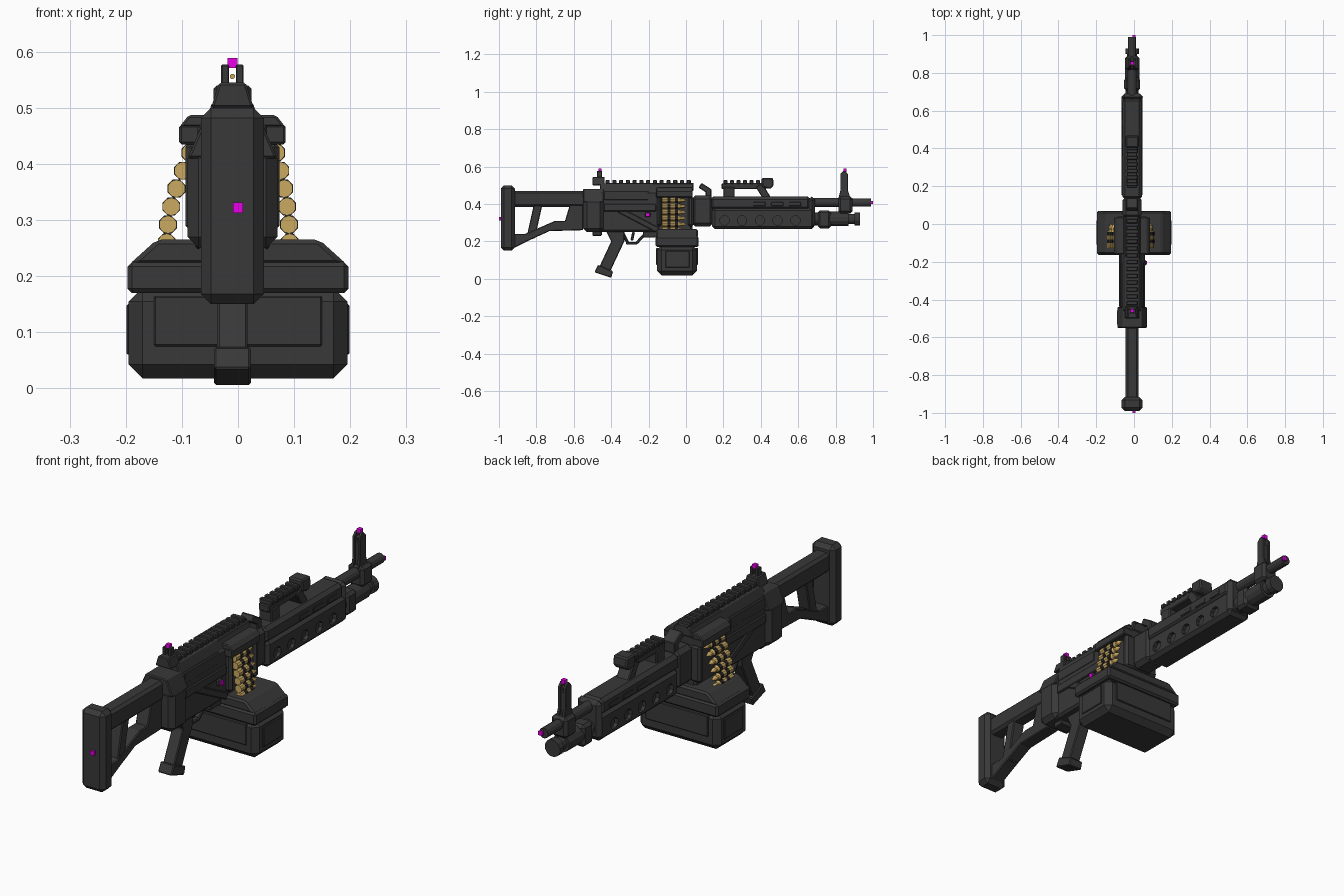
import bpy, bmesh, math
from mathutils import Vector

if "Cube" in bpy.data.objects:
    bpy.data.objects.remove(bpy.data.objects["Cube"], do_unlink=True)

CENTRE = -.01  # x of the body's centre line
SIDES = (-1, 1)


def material(name, red, green, blue):
    made = bpy.data.materials.new(name)
    made.use_nodes = True
    made.diffuse_color = (red, green, blue, 1)
    shader = made.node_tree.nodes["Principled BSDF"]
    shader.inputs["Base Color"].default_value = made.diffuse_color
    shader.inputs["Roughness"].default_value = .7
    return made


DARK = material("dark grey", .04, .04, .04)
BLACK = material("near black", .02, .02, .02)
BRASS = material("brass", .6, .4, .12)
MAGENTA = material("magenta", .8, 0, .8)


def loft(name, rings, paint=DARK, bevel=0):
    """Join matching rings of points into a capped solid."""
    bm = bmesh.new()
    rows = [[bm.verts.new(point) for point in ring] for ring in rings]
    for lower, upper in zip(rows, rows[1:]):
        for i in range(len(lower)):
            bm.faces.new((lower[i - 1], lower[i], upper[i], upper[i - 1]))
    bm.faces.new(rows[0])
    bm.faces.new(rows[-1])
    bmesh.ops.recalc_face_normals(bm, faces=bm.faces)
    mesh = bpy.data.meshes.new(name)
    bm.to_mesh(mesh)
    bm.free()
    mesh.materials.append(paint)
    part = bpy.data.objects.new(name, mesh)
    bpy.context.collection.objects.link(part)
    if bevel:
        chamfer = part.modifiers.new("chamfer", 'BEVEL')
        chamfer.width, chamfer.segments, chamfer.limit_method = bevel, 1, 'ANGLE'
    return part


def side(name, outline, half, bevel=.004, cx=CENTRE):
    """Outline in y and z, given thickness along x."""
    return loft(name, [[(cx + s * half, y, z) for y, z in outline] for s in SIDES], bevel=bevel)


def bar(name, start, end, thick, half, cx=CENTRE):
    """Straight strut between two points in y and z."""
    start, end = Vector(start), Vector(end)
    along = (end - start).normalized()
    across = Vector((-along.y, along.x)) * thick / 2
    side(name, [start - across, end - across, end + across, start + across], half, cx=cx)


def block(name, half, y, z, top=None, paint=DARK, bevel=.004, cx=CENTRE):
    """Box that may narrow to a different half width at the top."""
    rings = []
    for width, height in zip((half, half if top is None else top), z):
        rings.append([(cx + s * width, y[t], height) for s, t in ((-1, 0), (1, 0), (1, 1), (-1, 1))])
    return loft(name, rings, paint, bevel)


def pair(maker, name, offset, *args, **options):
    """The same part on both sides of the centre line."""
    for s in SIDES:
        maker(name, *args, cx=CENTRE + s * offset, **options)


def lathe(name, profile, x, z, sides=12, paint=DARK):
    """Turned part along y from pairs of y and radius."""
    turns = [math.tau * (i + .5) / sides for i in range(sides)]
    loft(name, [[(x + r * math.cos(a), y, z + r * math.sin(a)) for a in turns] for y, r in profile], paint)


def rod(name, radius, y, x, z, sides=12, paint=DARK):
    lathe(name, [(end, radius) for end in y], x, z, sides, paint)


def rail(name, y, z, count):
    """Toothed mounting rail."""
    block(name + "_base", .024, y, (z - .02, z), bevel=0)
    step = (y[1] - y[0]) / count
    for i in range(count):
        start = y[0] + i * step
        block(name + "_tooth", .03, (start, start + step * .6), (z - .005, z + .015), bevel=.003)


# Stock
block("butt_plate", .056, (-.99, -.915), (.15, .5), bevel=.018)
block("stock_tube", .035, (-.93, -.54), (.385, .47), bevel=.012)
side("stock_lower_bar", [(-.93, .16), (-.85, .2), (-.73, .255), (-.55, .26),
                         (-.55, .31), (-.7, .31), (-.86, .24), (-.93, .24)], .03)
bar("stock_strut", (-.83, .22), (-.79, .4), .045, .028)
side("stock_gusset", [(-.65, .3), (-.55, .3), (-.55, .4), (-.62, .4)], .03)

# Receiver
block("receiver_rear", .08, (-.55, -.44), (.25, .43), bevel=.02)
block("receiver_rear_slope", .08, (-.55, -.44), (.41, .48), top=.05)
block("receiver_body", .06, (-.46, .035), (.25, .47), bevel=.01)
block("receiver_roof", .056, (-.46, .035), (.46, .51), top=.035)
pair(block, "receiver_side_rib", .063, .006, (-.44, -.16), (.36, .4))
pair(block, "receiver_plate", .056, .006, (-.44, -.2), (.42, .47))
pair(bar, "receiver_brace", .061, (-.36, .37), (-.15, .26), .03, .005)
block("rear_lug", .035, (-.5, -.45), (.23, .27))
block("front_underside", .04, (-.23, -.14), (.22, .27))
block("charging_handle", .014, (-.22, -.19), (.33, .355), cx=.05)

# Feed cover and tray
block("feed_cover", .095, (-.16, .035), (.435, .47))
block("feed_cover_slope", .095, (-.16, .035), (.465, .487), top=.078)
block("top_cover", .05, (-.18, .04), (.47, .51), top=.036)
for ends in ((-.155, -.13), (.01, .04)):
    block("feed_tray", .084, ends, (.28, .44), bevel=.01)
rail("top_rail", (-.43, .04), .513, count=13)

# Rear sight
block("rear_sight_base", .038, (-.5, -.435), (.5, .545), top=.024)
pair(block, "rear_sight_post", .013, .007, (-.475, -.45), (.54, .577), bevel=.002)

# Pistol grip and trigger
side("pistol_grip", [(-.47, .05), (-.41, .03), (-.33, .2), (-.33, .26), (-.43, .26), (-.4, .2)], .027)
side("grip_foot", [(-.49, .035), (-.4, .005), (-.39, .04), (-.47, .075)], .033)
for start, end in (((-.34, .25), (-.31, .19)), ((-.32, .19), (-.26, .19)), ((-.265, .19), (-.21, .25))):
    bar("trigger_guard", start, end, .015, .012)
bar("trigger", (-.28, .25), (-.29, .205), .015, .006)

# Ammunition box
block("box_body", .195, (-.155, .06), (.018, .18), bevel=.025, cx=0)
block("box_lid", .197, (-.163, .068), (.17, .225), bevel=.008, cx=0)
block("box_lid_slope", .195, (-.16, .065), (.22, .265), top=.145, bevel=.008, cx=0)
block("box_panel", .15, (-.16, .065), (.075, .165), bevel=.003, cx=0)
block("box_end_panel", .199, (-.11, .02), (.06, .15), bevel=.003, cx=0)

# Belts of cartridges curving down into the box, held by dark links
for s, inner, spread in ((-1, .085, .042), (1, .068, .024)):
    for i in range(6):
        fall = i / 5
        x, z = s * (inner + spread * math.sin(fall * math.pi / 2)), .42 - .16 * fall
        rod("cartridge_case", .016, (-.128, -.045), x, z, 10, BRASS)
        lathe("cartridge_tip", [(-.045, .016), (-.035, .011), (-.02, .01), (.003, .001)], x, z, 10, BRASS)
        for y in (-.1, -.06):
            rod("belt_link", .0172, (y, y + .018), x, z, 8, BLACK)

# Barrel joint and folded carry handle
block("barrel_joint", .05, (.03, .145), (.28, .445), bevel=.018)
bar("carry_handle", (.075, .5), (.13, .465), .03, .03)
bar("carry_handle_leg", (.12, .48), (.12, .42), .03, .03)

# Handguard with recessed holes
guard = block("handguard_lower", .056, (.14, .685), (.265, .38), bevel=.015)
block("handguard_upper", .052, (.13, .665), (.37, .44), bevel=.015)
block("handguard_cap", .058, (.655, .69), (.27, .44), bevel=.018)
for i in range(5):
    y = .205 + i * .095
    turns = [math.tau * (k + .5) / 8 for k in range(8)]
    ring = [(y + .026 * math.cos(a), .312 + .025 * math.sin(a)) for a in turns]
    for s in SIDES:
        cutter = side("hole_cutter", ring, .02, bevel=0, cx=CENTRE + s * .06)
        cutter.hide_render = cutter.hide_viewport = True
        hole = guard.modifiers.new("hole", 'BOOLEAN')
        hole.operation, hole.object, hole.solver = 'DIFFERENCE', cutter, 'EXACT'
    if i > 1:
        pair(block, "upper_slot_plate", .052, .003, (y - .035, y + .03), (.39, .41), bevel=.002)

# Raised front rail
block("riser_beam", .026, (.19, .43), (.48, .51))
block("riser_rear_leg", .03, (.2, .26), (.43, .49))
bar("riser_front_leg", (.44, .42), (.39, .5), .04, .03)
side("riser_stop", [(.405, .49), (.45, .48), (.47, .5), (.465, .54), (.405, .54)], .034, bevel=.006)
rail("riser_rail", (.2, .41), .512, count=6)

# Barrel and gas tube
rod("barrel", .024, (.1, .89), CENTRE, .408)
rod("muzzle", .022, (.88, .99), CENTRE, .408)
for name, radius, ends in (("gas_tube", .036, (.6, .75)), ("gas_sleeve", .04, (.74, .87)),
                           ("gas_neck", .028, (.86, .91)), ("gas_plug", .037, (.9, .93))):
    rod(name, radius, ends, CENTRE, .32)
block("gas_block", .042, (.705, .775), (.27, .366), bevel=.012)

# Front sight
block("barrel_clamp", .038, (.815, .89), (.35, .44), bevel=.012)
pair(side, "front_sight_post", .013, [(.815, .43), (.88, .43), (.866, .47), (.866, .56), (.85, .577),
                                      (.84, .577), (.825, .56), (.825, .47)], .006, bevel=.002)
block("front_sight_bridge", .014, (.83, .862), (.43, .54))
rod("sight_bead", .005, (.838, .854), CENTRE, .556, 8, BRASS)

# Small marker cubes
for x, y, z in ((CENTRE, -.46, .58), (CENTRE, .85, .58), (0, -.991, .322), (0, .991, .408), (.06, -.205, .342)):
    block("marker", .009, (y - .009, y + .009), (z - .009, z + .009), paint=MAGENTA, bevel=0, cx=x)
